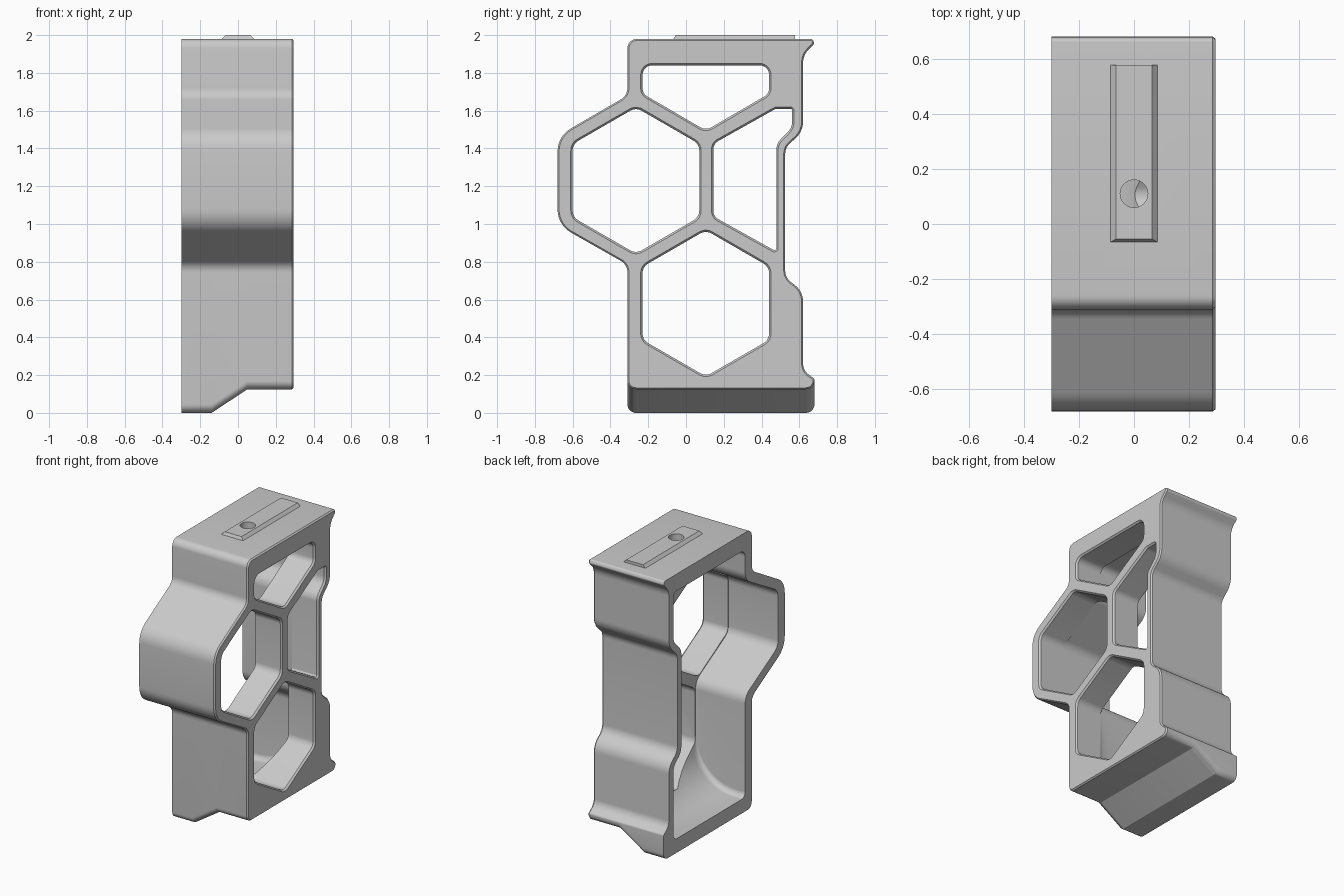
import bpy, bmesh, math
from mathutils import Vector

cube = bpy.data.objects.get("Cube")
if cube:
    bpy.data.objects.remove(cube)

grey = bpy.data.materials.new("plain grey")
grey.use_nodes = True
grey.diffuse_color = (0.59, 0.59, 0.59, 1)
grey.node_tree.nodes["Principled BSDF"].inputs["Base Color"].default_value = (0.59, 0.59, 0.59, 1)


def rounded(corners, steps=7):
    """Counter-clockwise outline in (y, z) from corners (y, z, radius)."""
    out = []
    n = len(corners)
    for i, (y, z, r) in enumerate(corners):
        p = Vector((y, z))
        a = Vector(corners[i - 1][:2]) - p
        b = Vector(corners[(i + 1) % n][:2]) - p
        half = a.angle(b) / 2
        reach = min(r / math.tan(half), 0.48 * min(a.length, b.length))
        r = reach * math.tan(half)
        a.normalize()
        b.normalize()
        centre = p + (a + b).normalized() * (r / math.sin(half))
        start, end = p + a * reach - centre, p + b * reach - centre
        sweep = math.atan2(start.x * end.y - start.y * end.x, start.dot(end))
        a0 = math.atan2(start.y, start.x)
        for k in range(steps + 1):
            t = a0 + sweep * k / steps
            out.append(centre + Vector((math.cos(t), math.sin(t))) * r)
    area = sum(p.x * q.y - p.y * q.x for p, q in zip(out, out[1:] + out[:1]))
    return out if area > 0 else out[::-1]


def grow(pts, d):
    """Offset an outline outwards by d."""
    out = []
    for i, p in enumerate(pts):
        e1 = (p - pts[i - 1]).normalized()
        e2 = (pts[(i + 1) % len(pts)] - p).normalized()
        n1, n2 = Vector((e1.y, -e1.x)), Vector((e2.y, -e2.x))
        out.append(p + (n1 + n2) * (d / (1 + n1.dot(n2))))
    return out


def lift(pts, below, d):
    """Raise the lowest part of an outline."""
    return [p + Vector((0, d)) if p.y < below else p for p in pts]


def loft(name, sections):
    """Solid through outlines placed at rising x positions."""
    bm = bmesh.new()
    rings = [[bm.verts.new((x, p.x, p.y)) for p in pts] for x, pts in sections]
    for lo, hi in zip(rings, rings[1:]):
        for i in range(len(lo)):
            bm.faces.new((lo[i - 1], lo[i], hi[i], hi[i - 1]))
    bm.faces.new(rings[0][::-1])
    bm.faces.new(rings[-1])
    return finish(name, bm)


def finish(name, bm):
    bm.normal_update()
    mesh = bpy.data.meshes.new(name)
    bm.to_mesh(mesh)
    bm.free()
    mesh.materials.append(grey)
    obj = bpy.data.objects.new(name, mesh)
    bpy.context.collection.objects.link(obj)
    return obj


def activate(obj):
    bpy.ops.object.select_all(action='DESELECT')
    obj.select_set(True)
    bpy.context.view_layer.objects.active = obj


def cut(obj, cutter):
    mod = obj.modifiers.new("cut", 'BOOLEAN')
    mod.operation, mod.solver, mod.object = 'DIFFERENCE', 'EXACT', cutter
    activate(obj)
    bpy.ops.object.modifier_apply(modifier=mod.name)


def hexagon(y, z, size=0.387):
    return [(y + size * math.sin(k * math.pi / 3), z + size * math.cos(k * math.pi / 3), 0.06)
            for k in range(6)]


# Outer housing with a sloped foot and a softened edge on the +x side
outer = rounded([
    (-0.31, 1.98, 0.05), (-0.31, 1.68, 0.07), (-0.68, 1.465, 0.14), (-0.68, 0.995, 0.14),
    (-0.31, 0.785, 0.07), (-0.31, 0, 0.045), (0.68, 0, 0.045), (0.68, 0.18, 0.015),
    (0.62, 0.225, 0.1), (0.62, 0.645, 0.12), (0.525, 0.715, 0.08), (0.525, 1.405, 0.08),
    (0.62, 1.49, 0.12), (0.62, 1.895, 0.1), (0.68, 1.955, 0.015), (0.67, 1.98, 0.015)])
raised = lift(outer, 0.1, 0.125)
housing = loft("housing", [(-0.3, outer), (-0.14, outer), (0.05, raised),
                           (0.285, raised), (0.295, grow(raised, -0.008))])

# Hollow interior, open on the -x side, with a large curve from floor to lattice
inner = rounded([
    (-0.235, 1.86, 0.05), (-0.235, 1.64, 0.1), (-0.605, 1.43, 0.08), (-0.605, 1.03, 0.08),
    (-0.235, 0.82, 0.1), (-0.235, 0.1, 0.04), (0.57, 0.1, 0.04), (0.57, 0.625, 0.08),
    (0.48, 0.695, 0.1), (0.48, 1.425, 0.1), (0.57, 1.51, 0.08), (0.57, 1.86, 0.03)])
sweep = 0.32
sections = [(-0.4, inner)]
for k in range(11):
    t = k / 10 * math.pi / 2
    sections.append((0.09 - sweep + sweep * math.sin(t),
                     lift(inner, 0.2, sweep * (1 - math.cos(t)))))
cutters = [loft("cavity_cutter", sections)]

# Lattice windows with flared rims
windows = [
    (0, hexagon(-0.265, 1.23)),
    (-0.27, hexagon(0.105, 0.58)),
    (0, [(-0.23, 1.84, 0.05), (0.44, 1.84, 0.05), (0.44, 1.69, 0.05),
         (0.105, 1.495, 0.06), (-0.23, 1.69, 0.05)]),
    (0, [(0.145, 1.425, 0.05), (0.475, 1.61, 0.04), (0.562, 1.61, 0.01), (0.562, 1.51, 0.08),
         (0.478, 1.425, 0.08), (0.478, 0.855, 0.01), (0.145, 1.04, 0.05)]),
]
for depth, corners in windows:
    rim = rounded(corners)
    cutters.append(loft("window_cutter", [(depth, rim), (0.283, rim), (0.307, grow(rim, 0.02))]))

# Raised rail on the top, chamfered on both sides and the front end
bm = bmesh.new()
bmesh.ops.create_cube(bm, size=1)
for v in bm.verts:
    top = v.co.z > 0
    front = v.co.y < 0
    v.co.x = math.copysign(0.066 if top else 0.09, v.co.x)
    v.co.y = (-0.055 if top else -0.068) if front else 0.577
    v.co.z = 2.0 if top else 1.975
rail = finish("top_rail", bm)

# Screw hole through the rail and roof
bm = bmesh.new()
bmesh.ops.create_cone(bm, cap_ends=True, segments=40, radius1=0.05, radius2=0.05, depth=0.4)
bmesh.ops.translate(bm, verts=bm.verts, vec=(0, 0.11, 1.95))
screw = finish("screw_hole_cutter", bm)

cutters.append(screw)
for c in cutters:
    cut(housing, c)
cut(rail, screw)
for c in cutters:
    bpy.data.objects.remove(c)

for obj in (housing, rail):
    activate(obj)
    bpy.ops.object.shade_smooth_by_angle(angle=math.radians(30))
